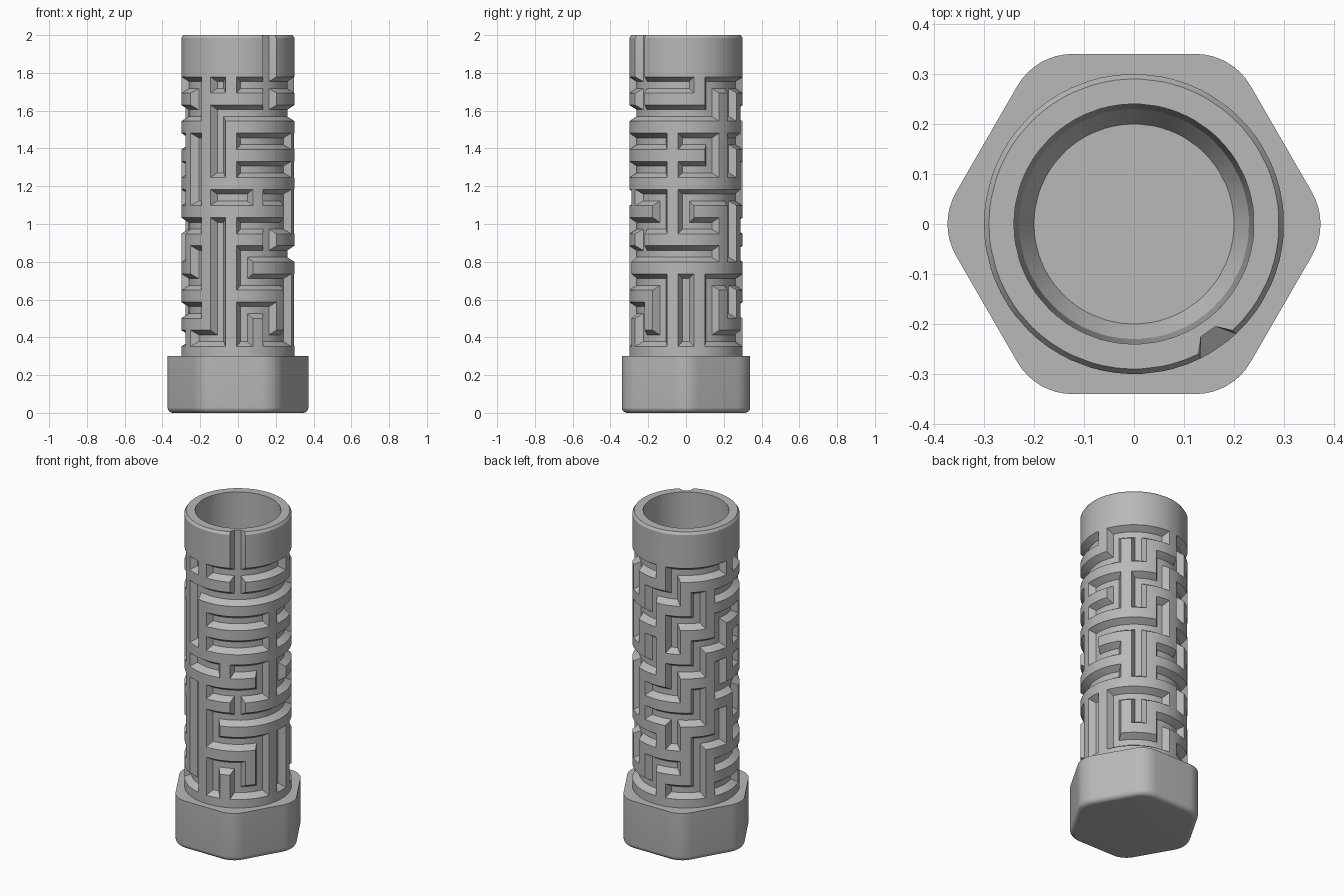
import bpy
from math import sin, cos, radians, pi, sqrt

cube = bpy.data.objects.get("Cube")
if cube:
    bpy.data.objects.remove(cube, do_unlink=True)

grey = bpy.data.materials.new("plain grey")
grey.use_nodes = True
colour = (0.48, 0.48, 0.48, 1)
grey.diffuse_color = colour
grey.node_tree.nodes["Principled BSDF"].inputs["Base Color"].default_value = colour


def polar(r, a, z):
    """Point at angle a measured from the front towards +x."""
    return (r * sin(a), -r * cos(a), z)


def loft(name, rings, cap_first=False, cap_last=False):
    """Join rings of equal length; split mitred corner quads along the mitre."""
    n = len(rings[0])
    verts = [p for ring in rings for p in ring]
    faces = []
    for i in range(len(rings) - 1):
        for j in range(n):
            k = (j + 1) % n
            q = [i * n + j, i * n + k, (i + 1) * n + k, (i + 1) * n + j]
            rad = [sqrt(verts[v][0] ** 2 + verts[v][1] ** 2) for v in q]
            mid = (max(rad) + min(rad)) / 2
            deep = [r < mid for r in rad]
            if max(rad) - min(rad) > 0.02 and sum(deep) in (1, 3):
                odd = deep.index(sum(deep) == 1)
                q = q[odd:] + q[:odd]
                faces += [(q[0], q[1], q[2]), (q[0], q[2], q[3])]
            else:
                faces.append(tuple(q))
    if cap_first:
        faces.append(tuple(reversed(range(n))))
    if cap_last:
        faces.append(tuple(range(len(verts) - n, len(verts))))
    mesh = bpy.data.meshes.new(name)
    mesh.from_pydata(verts, [], faces)
    mesh.materials.append(grey)
    obj = bpy.data.objects.new(name, mesh)
    bpy.context.collection.objects.link(obj)
    bpy.ops.object.select_all(action="DESELECT")
    obj.select_set(True)
    bpy.context.view_layer.objects.active = obj
    bpy.ops.object.shade_smooth_by_angle(angle=radians(25))
    return obj


# Hexagonal base: rounded corners, filleted lower edge, open ring on top
APOTHEM, CORNER, FILLET = 0.34, 0.127, 0.03


def hexagon(inset, z):
    reach = (APOTHEM - CORNER) / cos(pi / 6)
    r = CORNER - inset
    pts = []
    for c in range(6):
        mid = c * pi / 3 + pi / 6 + pi / 3
        for s in range(9):
            a = mid + (s / 8 - 0.5) * pi / 3
            pts.append((reach * sin(mid) + r * sin(a),
                        -reach * cos(mid) - r * cos(a), z))
    return pts


base_rings = []
for s in range(7):
    t = s / 6 * pi / 2
    base_rings.append(hexagon(FILLET * (1 - sin(t)), FILLET * (1 - cos(t))))
base_rings.append(hexagon(0, 0.3))
hole = []
for x, y, z in base_rings[-1]:
    d = sqrt(x * x + y * y)
    hole.append((x / d * 0.28, y / d * 0.28, 0.3))
base_rings.append(hole)
loft("hex_base", base_rings, cap_first=True)

# Maze grooves, top row first: "-" opens to the next column,
# "|" opens upwards, "+" does both
MAZE = [
    "-+-.--.--.-..",
    "-+--||-|.--|-",
    "--.-.-|-|-..|",
    "--.-||.|-|.||",
    ".-.---|-|..|-",
    "--|+.|-|.+-..",
    "-+--.|--|.|.|",
    "+-..--.|-|-||",
    "-.||||-.|--.|",
    "|+||+-|-|-.-|",
][::-1]
COLS, ROWS = len(MAZE[0]), len(MAZE)
OUTER, FLOOR = 0.3, 0.262
WIDE, NARROW = 0.043, 0.018
LOW_ROW, PITCH = 0.395, 0.149
STEP = 2 * pi / COLS
START = radians(6.9)


def is_groove(row, col, ta, tz):
    """Tags of size one lie on the groove floor, larger ones on its rim."""
    in_a, in_z = abs(ta) == 1, abs(tz) == 1
    if in_a and in_z:
        return True
    if in_z:
        return MAZE[row][col if ta > 0 else col - 1] in "-+"
    if in_a:
        below = row if tz > 0 else row - 1
        return below >= 0 and MAZE[below][col] in "|+"
    return False


columns = []
for c in range(COLS):
    centre = START + c * STEP
    for tag, off in ((-2, -WIDE / OUTER), (-1, -NARROW / FLOOR),
                     (1, NARROW / FLOOR), (2, WIDE / OUTER), (3, STEP / 2)):
        columns.append((c, tag, centre + off))


def tube_ring(z, row, tz, outer=OUTER):
    return [polar(FLOOR if is_groove(row, c, ta, tz) else outer, a, z)
            for c, ta, a in columns]


def plain_ring(r, z):
    return [polar(r, a, z) for c, ta, a in columns]


# Tube: collar, maze rows, top band with entry slot, then the tapered bore
rings = [plain_ring(OUTER, 0.28)]
for row in range(ROWS):
    z = LOW_ROW + row * PITCH
    for tz, off in ((-2, -WIDE), (-1, -NARROW), (1, NARROW), (2, WIDE)):
        rings.append(tube_ring(z + off, row, tz))
rings.append(tube_ring(1.985, ROWS - 1, 2))
rings.append(tube_ring(2.0, ROWS - 1, 2, outer=0.29))
for r, z in ((0.24, 2.0), (0.23, 0.13), (0.2, 0.08)):
    rings.append(plain_ring(r, z))
loft("maze_tube", rings, cap_last=True)
